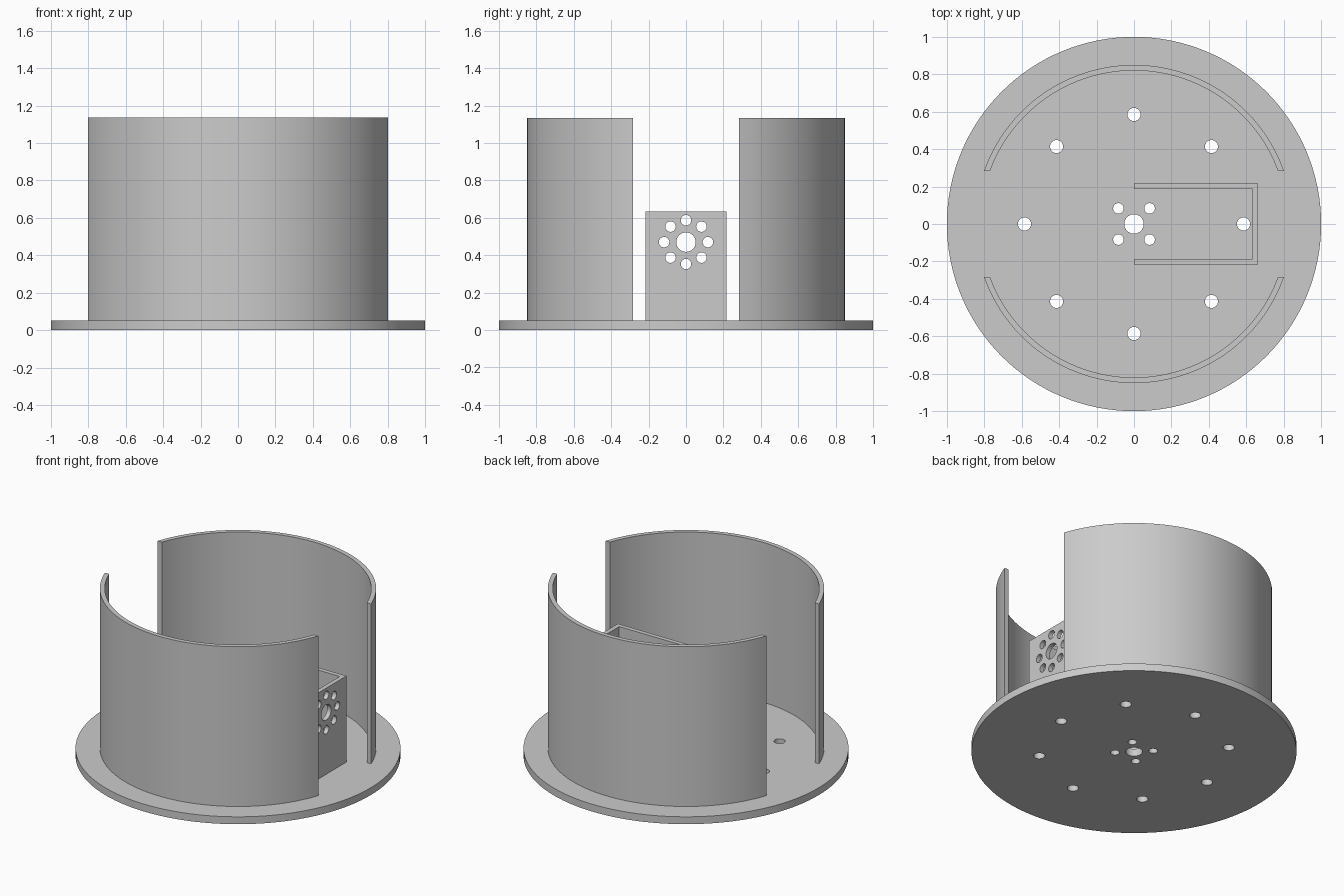
import bpy
import bmesh
from math import asin, cos, sin, pi, radians
from mathutils import Matrix, Vector

cube = bpy.data.objects.get("Cube")
if cube:
    bpy.data.objects.remove(cube)

BASE_TOP = 0.05
WALL_TOP = 1.135
BRACKET_TOP = 0.635

grey = bpy.data.materials.new("plain grey")
grey.use_nodes = True
colour = (0.6, 0.6, 0.6, 1)
grey.diffuse_color = colour
grey.node_tree.nodes["Principled BSDF"].inputs["Base Color"].default_value = colour


def extruded(name, outline, z0, z1):
    """Solid prism from a flat outline."""
    bm = bmesh.new()
    face = bm.faces.new([bm.verts.new((x, y, z0)) for x, y in outline])
    top = bmesh.ops.extrude_face_region(bm, geom=[face])["geom"]
    verts = [v for v in top if isinstance(v, bmesh.types.BMVert)]
    bmesh.ops.translate(bm, verts=verts, vec=(0, 0, z1 - z0))
    bmesh.ops.recalc_face_normals(bm, faces=bm.faces)
    mesh = bpy.data.meshes.new(name)
    bm.to_mesh(mesh)
    bm.free()
    mesh.materials.append(grey)
    obj = bpy.data.objects.new(name, mesh)
    bpy.context.collection.objects.link(obj)
    return obj


def arc(radius, start, end, steps):
    angles = [start + (end - start) * i / steps for i in range(steps + 1)]
    return [(radius * cos(a), radius * sin(a)) for a in angles]


def ring(radius, count, offset=0):
    return arc(radius, offset, offset + 2 * pi, count)[:-1]


def drill(target, holes, rotation):
    """Cut round holes, given as (centre, radius), and bake the result."""
    bm = bmesh.new()
    for centre, radius in holes:
        bmesh.ops.create_cone(bm, cap_ends=True, segments=32, radius1=radius, radius2=radius,
                              depth=0.2, matrix=Matrix.Translation(centre) @ rotation)
    mesh = bpy.data.meshes.new("hole_cutter")
    bm.to_mesh(mesh)
    bm.free()
    mesh.materials.append(grey)
    cutter = bpy.data.objects.new("hole_cutter", mesh)
    cutter.hide_render = True
    bpy.context.collection.objects.link(cutter)
    cut = target.modifiers.new("holes", "BOOLEAN")
    cut.object = cutter
    cut.solver = "EXACT"
    bpy.context.view_layer.update()
    baked = target.evaluated_get(bpy.context.evaluated_depsgraph_get())
    target.data = bpy.data.meshes.new_from_object(baked)
    target.modifiers.clear()
    bpy.data.objects.remove(cutter)


# Round base with mounting holes
base = extruded("base_disc", ring(1, 128), 0, BASE_TOP)
holes = [(Vector((0, 0, 0)), 0.052)]
holes += [(Vector((x, y, 0)), 0.035) for x, y in ring(0.585, 8)]
holes += [(Vector((x, y, 0)), 0.028) for x, y in ring(0.118, 4, pi / 4)]
drill(base, holes, Matrix.Identity(4))

# Two curved walls, ends cut parallel to the x axis
walls = []
for name, side in (("back_wall", 1), ("front_wall", -1)):
    outer, inner = (asin(0.283 / r) for r in (0.85, 0.82))
    outline = arc(0.85, outer, pi - outer, 64) + arc(0.82, pi - inner, inner, 64)
    outline = [(x, side * y) for x, y in outline]
    walls.append(extruded(name, outline, BASE_TOP, WALL_TOP))

# U-shaped motor bracket with a drilled end plate
half, thick, end = 0.217, 0.03, 0.663
upper = [(0, half), (end, half)]
inside = [(end - thick, half - thick), (0, half - thick)]
outline = upper + [(x, -y) for x, y in reversed(upper)]
outline += [(x, -y) for x, y in reversed(inside)] + inside
bracket = extruded("motor_bracket", outline, BASE_TOP, BRACKET_TOP)
hub = Vector((end, 0, 0.47))
holes = [(hub, 0.052)]
holes += [(hub + Vector((0, y, z)), 0.028) for y, z in ring(0.117, 8)]
drill(bracket, holes, Matrix.Rotation(pi / 2, 4, "Y"))

# Smooth curves, sharp edges
bpy.ops.object.select_all(action="DESELECT")
for obj in [base, bracket] + walls:
    obj.select_set(True)
bpy.context.view_layer.objects.active = base
bpy.ops.object.shade_smooth_by_angle(angle=radians(30))
